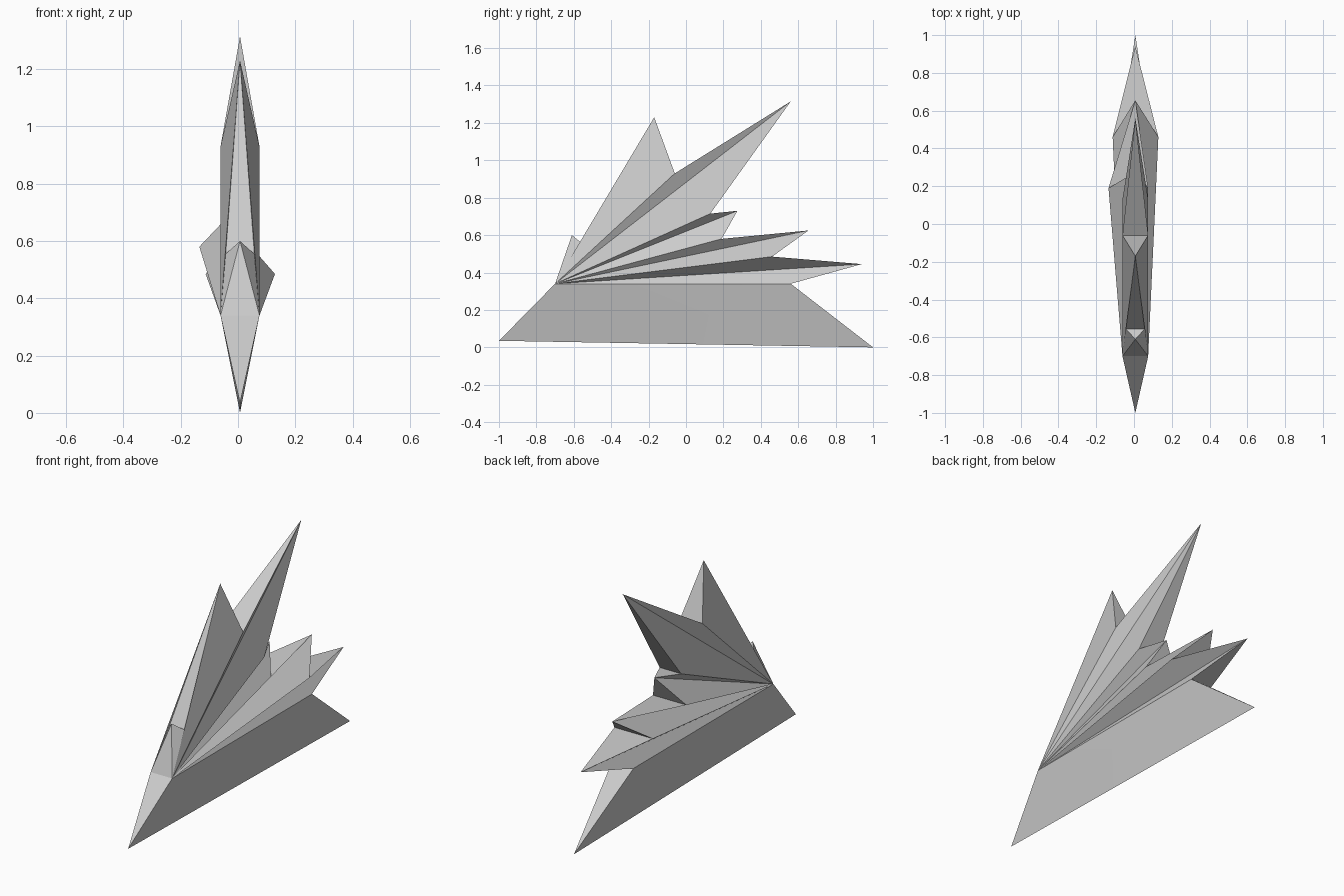
import bpy
import math

CENTRE = 0.007   # x of the ridge line
HALF = 0.068     # usual half width

cube = bpy.data.objects.get("Cube")
if cube:
    bpy.data.objects.remove(cube, do_unlink=True)

# Single plain colour
grey = bpy.data.materials.new("plain_grey")
grey.use_nodes = True
colour = (0.6, 0.6, 0.6, 1)
grey.diffuse_color = colour
grey.node_tree.nodes["Principled BSDF"].inputs["Base Color"].default_value = colour


def shard_fan(name, outline):
    """Outline of (y, z, left half width, right half width); zero widths are sharp tips.
    Both sides fan out from the first point, and the rim joins them."""
    verts, sides = [], []
    for y, z, minus, plus in outline:
        if minus == 0:
            verts.append((CENTRE, y, z))
            sides.append((len(verts) - 1,) * 2)
        else:
            verts += [(CENTRE - minus, y, z), (CENTRE + plus, y, z)]
            sides.append((len(verts) - 2, len(verts) - 1))
    faces = []
    apex = sides[0]
    for a, b in zip(sides, sides[1:]):
        # Side triangles
        if a != apex:
            faces.append((apex[0], a[0], b[0]))
            faces.append((apex[1], b[1], a[1]))
        # Rim face between the two sides
        rim = tuple(dict.fromkeys((a[0], a[1], b[1], b[0])))
        if len(rim) > 2:
            faces.append(rim)
    mesh = bpy.data.meshes.new(name)
    mesh.from_pydata(verts, [], faces)
    mesh.materials.append(grey)
    obj = bpy.data.objects.new(name, mesh)
    bpy.context.collection.objects.link(obj)
    bpy.ops.object.select_all(action='DESELECT')
    obj.select_set(True)
    bpy.context.view_layer.objects.active = obj
    bpy.ops.object.mode_set(mode='EDIT')
    bpy.ops.mesh.select_all(action='SELECT')
    bpy.ops.mesh.normals_make_consistent(inside=False)
    bpy.ops.object.mode_set(mode='OBJECT')
    bpy.ops.object.shade_smooth_by_angle(angle=math.radians(30))
    return obj


front = (-0.70, 0.34, HALF, HALF)
rear = (0.56, 0.34, HALF, HALF)

# Crest: tips and notches in turn, from the front over the top to the rear
shard_fan("spiked_crest", [
    front,
    (-0.61, 0.60, 0, 0),
    (-0.555, 0.555, 0.05, 0.05),
    (-0.17, 1.23, 0, 0),
    (-0.06, 0.93, HALF, HALF),
    (0.56, 1.315, 0, 0),
    (0.13, 0.715, HALF, HALF),
    (0.275, 0.73, 0, 0),
    (0.19, 0.58, 0.142, HALF),
    (0.655, 0.625, 0, 0),
    (0.46, 0.485, 0.12, 0.122),
    (0.94, 0.445, 0, 0),
    rear,
])

# Keel: wedge narrowing to a sharp bottom edge
shard_fan("wedge_keel", [
    front,
    (-1.0, 0.035, 0, 0),
    (1.0, 0.0, 0, 0),
    rear,
])
